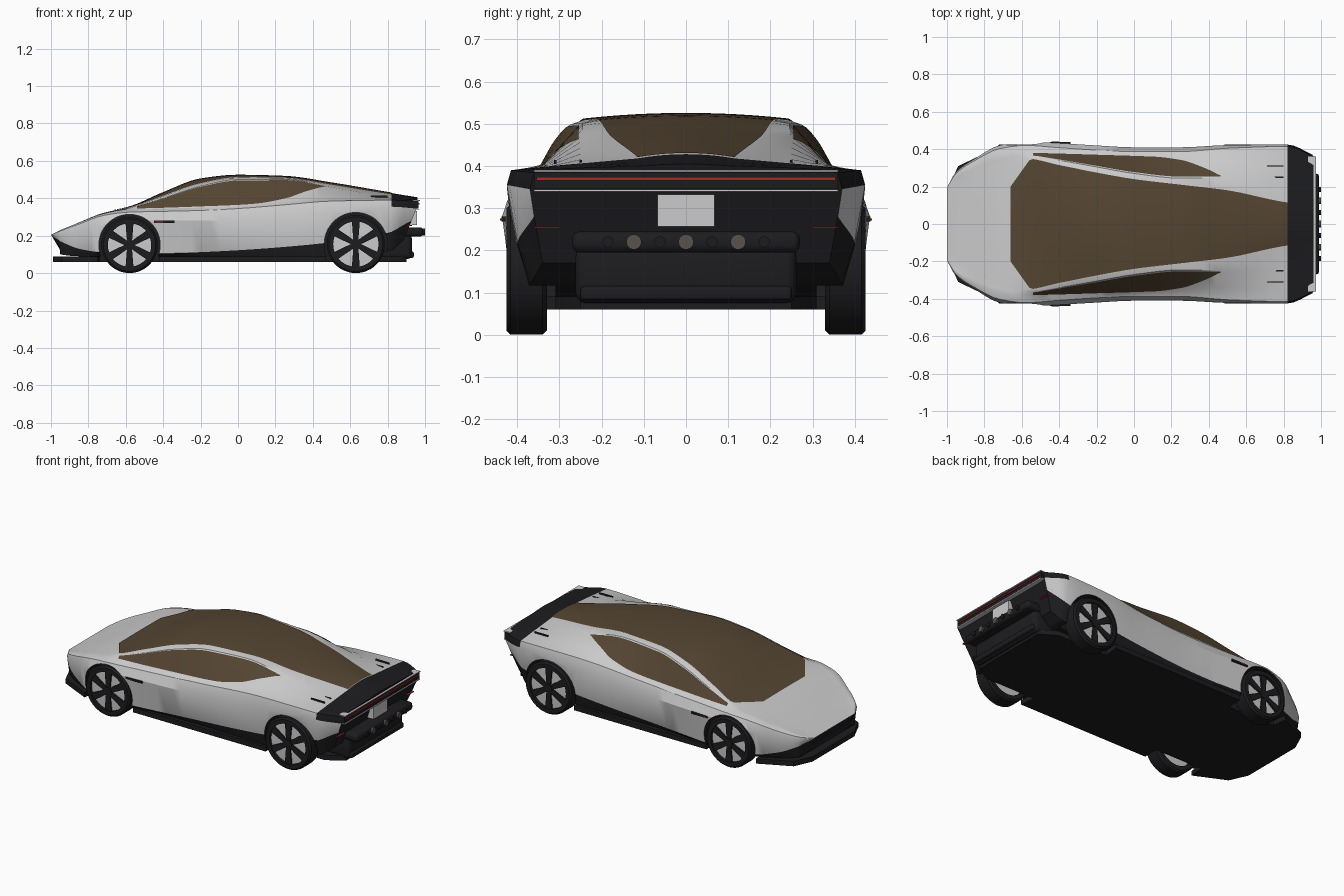
import bpy, bmesh, math
from mathutils import Matrix, Vector

if "Cube" in bpy.data.objects:
    bpy.data.objects.remove(bpy.data.objects["Cube"])


def material(name, col):
    m = bpy.data.materials.new(name)
    m.diffuse_color = (*col, 1)
    m.use_nodes = True
    m.node_tree.nodes["Principled BSDF"].inputs["Base Color"].default_value = m.diffuse_color
    return m


SILVER = material("silver", (.62, .63, .65))
BLACK = material("black", (.012, .012, .014))
GLASS = material("brown_glass", (.09, .06, .032))
RED = material("red", (.4, .02, .02))
BRONZE = material("bronze", (.10, .085, .07))
PLATE = material("plate", (.7, .72, .7))


def finish(name, bm, mats, smooth=35):
    bmesh.ops.recalc_face_normals(bm, faces=bm.faces)
    me = bpy.data.meshes.new(name)
    bm.to_mesh(me)
    bm.free()
    for m in mats:
        me.materials.append(m)
    ob = bpy.data.objects.new(name, me)
    bpy.context.collection.objects.link(ob)
    if smooth:
        shade(ob, smooth)
    return ob


def shade(ob, deg):
    bpy.ops.object.select_all(action='DESELECT')
    ob.select_set(True)
    bpy.context.view_layer.objects.active = ob
    bpy.ops.object.shade_smooth_by_angle(angle=math.radians(deg))


def box(name, mat, lo, hi, bevel=0):
    lo, hi = Vector(lo), Vector(hi)
    bm = bmesh.new()
    bmesh.ops.create_cube(bm, size=1, matrix=Matrix.Translation((lo + hi) / 2) @ Matrix.Diagonal((*(hi - lo), 1)))
    if bevel:
        bmesh.ops.bevel(bm, geom=bm.edges[:], offset=bevel, segments=3, affect='EDGES', profile=.5)
    return finish(name, bm, [mat])


def spline(xs, ys, x):
    """Monotone cubic through the keys."""
    n = len(xs)
    d = [(ys[i + 1] - ys[i]) / (xs[i + 1] - xs[i]) for i in range(n - 1)]
    m = [d[0]] + [2 * a * b / (a + b) if a * b > 0 else 0 for a, b in zip(d, d[1:])] + [d[-1]]
    i = max(k for k in range(n - 1) if k == 0 or x >= xs[k])
    h = xs[i + 1] - xs[i]
    t = (x - xs[i]) / h
    return ((2*t**3 - 3*t**2 + 1) * ys[i] + (t**3 - 2*t*t + t) * h * m[i]
            + (3*t*t - 2*t**3) * ys[i + 1] + (t**3 - t*t) * h * m[i + 1])


# Lengthwise body rails, (half width, height) at shared stations
KX = [-1, -.95, -.85, -.72, -.58, -.4, -.2, 0, .25, .5, .82, .96]
bottom = ([.18, .26, .32, .38, .40, .395, .385, .38, .385, .39, .37, .34],
          [.13, .10, .09, .09, .09, .09, .09, .09, .09, .09, .12, .17])
sill = ([.195, .275, .34, .405, .425, .415, .40, .395, .40, .405, .40, .36],
        [.195, .17, .13, .11, .105, .105, .112, .122, .14, .165, .22, .28])
mid = ([.20, .28, .35, .42, .44, .432, .42, .41, .41, .422, .425, .37],
       [.20, .205, .225, .26, .28, .28, .28, .285, .30, .325, .355, .345])
shoulder = ([.195, .272, .34, .402, .42, .408, .395, .387, .387, .405, .415, .36],
            [.203, .225, .262, .308, .326, .33, .335, .345, .365, .385, .39, .384])
belt = ([.185, .26, .32, .37, .378, .375, .37, .365, .355, .335, .32, .30],
        [.205, .23, .27, .318, .342, .345, .35, .357, .38, .405, .40, .393])
cant = ([.18, .255, .30, .345, .364, .34, .305, .27, .245, .248, .24, .22],
        [.205, .23, .27, .318, .346, .40, .465, .50, .501, .459, .407, .397])
edge = ([.17, .25, .29, .33, .35, .315, .275, .24, .21, .18, .115, .10],
        [.205, .229, .27, .318, .349, .412, .478, .51, .507, .470, .418, .40])
crown = [.205, .228, .271, .322, .354, .43, .503, .523, .517, .482, .428, .405]


def at(rail, x):
    return spline(KX, rail[0], x), spline(KX, rail[1], x)


def roof(x, y):
    """Height of the crowned hood and roof surface."""
    ye, ze = at(edge, x)
    zc = spline(KX, crown, x)
    return zc + (ze - zc) * (y / ye) ** 2


# Body shell: lofted rings, nose and tail raked
bm = bmesh.new()
stations = [a + (b - a) * k / 4 for a, b in zip(KX, KX[1:]) for k in range(4)] + [KX[-1]]
rings = []
for x in stations:
    half = [(0, at(bottom, x)[1])] + [at(r, x) for r in (bottom, sill, mid, shoulder, belt, cant, edge)]
    ye = half[-1][0]
    half += [(ye * u, roof(x, ye * u)) for u in (.75, .5, .25, 0)]
    full = half + [(-y, z) for y, z in half[-2:0:-1]]
    nose, tail = max(0, (-.95 - x) / .05), max(0, (x - .82) / .14)
    rings.append([bm.verts.new((x + nose * .6 * max(0, .205 - z) - tail * .4 * max(0, .36 - z), y, z)) for y, z in full])
n = len(rings[0])
for x, a, b in zip(stations, rings, rings[1:]):
    for j in range(n):
        f = bm.faces.new((a[j], a[(j + 1) % n], b[(j + 1) % n], b[j]))
        seg = min(j, n - 1 - j)
        f.material_index = int(seg < 2 or (x > .815 and seg >= 3))
for r in (rings[0], rings[-1]):
    bm.faces.new(r).material_index = 1
body = finish("body_shell", bm, [SILVER, BLACK], 0)

# Wheel arches cut from the shell
WHEELS = {"front": (-.58, .15), "rear": (.63, .155)}
for wx, wr in WHEELS.values():
    for s in (-1, 1):
        bm = bmesh.new()
        bmesh.ops.create_cone(bm, cap_ends=True, segments=64, radius1=wr + .014, radius2=wr + .014, depth=.3,
                              matrix=Matrix.Translation((wx, s * .46, wr)) @ Matrix.Rotation(math.pi / 2, 4, 'X'))
        for f in bm.faces:
            f.material_index = 1
        cut = finish("arch_cutter", bm, [SILVER, BLACK], 0)
        cut.hide_render = True
        mod = body.modifiers.new("arch", 'BOOLEAN')
        mod.operation, mod.solver, mod.object = 'DIFFERENCE', 'EXACT', cut
        bpy.context.view_layer.objects.active = body
        bpy.ops.object.modifier_apply(modifier=mod.name)
        bpy.data.objects.remove(cut)
shade(body, 28)


def patch(name, mat, x0, x1, fn, nu=48, nv=8):
    """Grid skin: fn(x, t) gives the point, t in 0..1."""
    bm = bmesh.new()
    g = [[bm.verts.new(fn(x0 + (x1 - x0) * i / nu, j / nv)) for j in range(nv + 1)] for i in range(nu + 1)]
    for a, b in zip(g, g[1:]):
        for j in range(nv):
            bm.faces.new((a[j], a[j + 1], b[j + 1], b[j]))
    return finish(name, bm, [mat])


# One-piece windscreen, roof and rear glass
def roof_glass(x, t):
    w = min(.2 + (x + .66) * 1.4, at(edge, x)[0])
    y = w * (2 * t - 1)
    return x, y, roof(x, y) + .003


patch("roof_glass", GLASS, -.66, .82, roof_glass, 74, 12)

# Side windows, rising to a point at the rear
for s, side in ((-1, "right"), (1, "left")):
    def window(x, t):
        lo = spline([-.54, .1, .25, .38, .47], [.04, .04, .14, .5, .95], x)
        v = lo + (.95 - lo) * t
        (y0, z0), (y1, z1) = at(belt, x), at(cant, x)
        return x, s * (y0 + (y1 - y0) * v + .003), z0 + (z1 - z0) * v + .002
    patch("side_window_" + side, GLASS, -.54, .47, window)
    # Fender vent with red marker, rear deck slits, rear reflectors
    box("fender_vent_" + side, BLACK, (-.45, s * .432 - .006, .268), (-.34, s * .432 + .006, .28))
    box("fender_marker_" + side, RED, (-.44, s * .434 - .007, .271), (-.40, s * .434 + .007, .276))
    for y in (.25, .31):
        box("deck_slit_" + side, BLACK, (.71, s * y - .003, .405), (.80, s * y + .003, .414))
    box("rear_reflector_" + side, RED, (.90, s * .33 - .03, .253), (.93, s * .33 + .03, .257))

# Splitter, floor and side skirts in one flat plate
plan = [(-.99, .2), (-.94, .31), (-.75, .40), (-.74, .31), (-.42, .31), (-.42, .405),
        (.47, .405), (.46, .31), (.80, .31), (.90, .25)]
bm = bmesh.new()
f = bm.faces.new([bm.verts.new((x, y, .06)) for x, y in plan + [(x, -y) for x, y in plan[::-1]]])
ext = bmesh.ops.extrude_face_region(bm, geom=[f])
bmesh.ops.translate(bm, vec=(0, 0, .03), verts=[v for v in ext["geom"] if isinstance(v, bmesh.types.BMVert)])
finish("floor_and_skirts", bm, [BLACK])


def lathe(name, mat, profile, loc):
    """Spin a closed (radius, y) profile about the y axis."""
    bm = bmesh.new()
    vs = [bm.verts.new((r, y, 0)) for r, y in profile]
    es = [bm.edges.new(p) for p in zip(vs, vs[1:])]
    bmesh.ops.spin(bm, geom=vs + es, cent=(0, 0, 0), axis=(0, 1, 0), angle=math.tau, steps=48)
    bmesh.ops.remove_doubles(bm, verts=bm.verts, dist=1e-5)
    bmesh.ops.translate(bm, vec=loc, verts=bm.verts)
    return finish(name, bm, [mat])


# Wheels: tyre, pale disc, six dark spokes
for axle, (wx, r) in WHEELS.items():
    for s, side in ((-1, "right"), (1, "left")):
        loc = (wx, s * .378, r)
        tag = f"{axle}_{side}"
        q = r - .034
        lathe("tyre_" + tag, BLACK, [(q, -.048), (r - .01, -.048), (r, -.038), (r, .038), (r - .01, .048),
                                     (q, .048), (q, -.048)], loc)
        lathe("rim_" + tag, SILVER, [(0, -.03), (q, -.03), (q, s * .030 + .001), (0, s * .036)]
              if s > 0 else [(0, .03), (q, .03), (q, -.031), (0, -.036)], loc)
        bm = bmesh.new()
        for k in range(6):
            a = Matrix.Rotation(k * math.pi / 3 + math.pi / 6, 4, 'Y')
            vs = bmesh.ops.create_cube(bm, size=1)["verts"]
            for v in vs:
                out = v.co.x > 0
                v.co = a @ Vector((q if out else 0, s * (.042 if v.co.y * s > 0 else .028),
                                   v.co.z * (.042 if out else .024)))
        bmesh.ops.create_cone(bm, cap_ends=True, segments=24, radius1=.026, radius2=.026, depth=.02,
                              matrix=Matrix.Translation((0, s * .036, 0)) @ Matrix.Rotation(math.pi / 2, 4, 'X'))
        bmesh.ops.translate(bm, vec=loc, verts=bm.verts)
        finish("spokes_" + tag, bm, [BLACK])

# Tail: light bar, trim strips, plate, exhaust bar and lower bumper
box("light_bar_housing", BLACK, (.93, -.36, .345), (.966, .36, .385))
box("light_bar", RED, (.95, -.355, .366), (.971, .355, .374))
box("tail_trim", SILVER, (.94, -.36, .339), (.970, .36, .344))
box("tail_lip", SILVER, (.93, -.36, .386), (.972, .36, .391))
box("number_plate", PLATE, (.90, -.068, .257), (.958, .068, .333))
box("exhaust_bar", BLACK, (.80, -.27, .195), (.99, .27, .245), .018)
box("lower_bumper", BLACK, (.76, -.262, .075), (.93, .262, .21), .025)
box("diffuser_lip", BLACK, (.80, -.25, .082), (.94, .25, .115), .008)
for i in range(7):
    y = (i - 3) * .0515
    bm = bmesh.new()
    rad = .018 if i % 2 else .013
    bmesh.ops.create_cone(bm, cap_ends=True, segments=24, radius1=rad, radius2=rad, depth=.04,
                          matrix=Matrix.Translation((.98, y * 1.2, .22)) @ Matrix.Rotation(math.pi / 2, 4, 'Y'))
    finish("exhaust_tip", bm, [BRONZE if i % 2 else BLACK])
